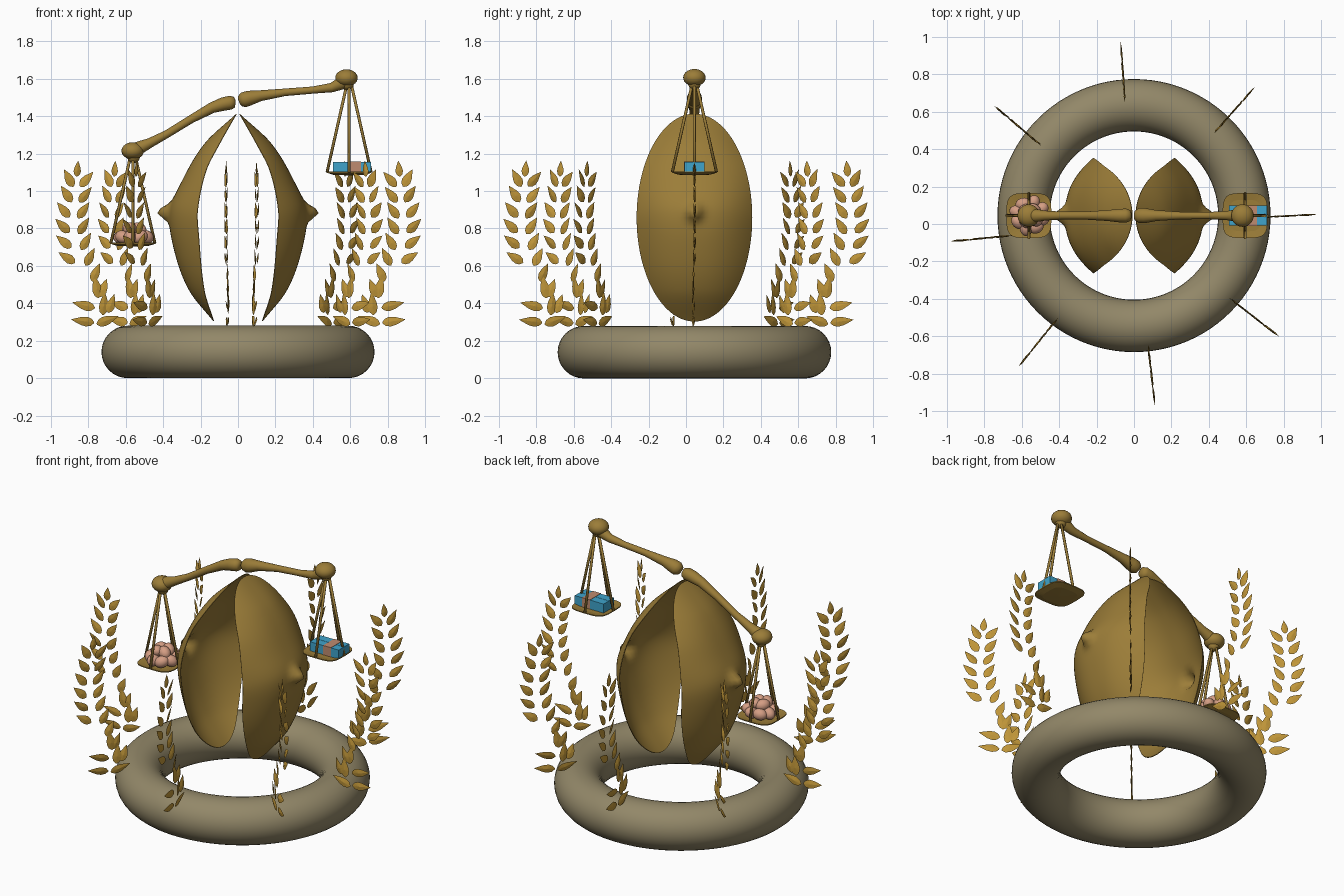
import bpy, bmesh, math, random
from mathutils import Vector, Matrix

if "Cube" in bpy.data.objects:
    bpy.data.objects.remove(bpy.data.objects["Cube"])

random.seed(4)
YC = 0.045


def mat(name, rgb):
    m = bpy.data.materials.new(name)
    m.diffuse_color = (*rgb, 1)
    m.use_nodes = True
    m.node_tree.nodes["Principled BSDF"].inputs["Base Color"].default_value = m.diffuse_color
    return m


STONE = mat("drab_stone", (0.29, 0.245, 0.14))
GOLD = mat("old_gold", (0.33, 0.205, 0.04))
LEAF = mat("bright_gold", (0.52, 0.30, 0.04))
EGG = mat("egg_pink", (0.66, 0.34, 0.23))
BLUE = mat("blue_paper", (0.05, 0.37, 0.60))
BAND = mat("paper_band", (0.52, 0.26, 0.16))


def add(name, bm, m, smooth=True):
    bmesh.ops.recalc_face_normals(bm, faces=bm.faces)
    me = bpy.data.meshes.new(name)
    bm.to_mesh(me)
    bm.free()
    me.materials.append(m)
    for p in me.polygons:
        p.use_smooth = smooth
    ob = bpy.data.objects.new(name, me)
    bpy.context.collection.objects.link(ob)
    return ob


def interp(table, t):
    # smooth (Hermite) lookup in a list of (t, value)
    n = len(table)
    slope = lambda i: ((table[min(i + 1, n - 1)][1] - table[max(i - 1, 0)][1]) /
                       (table[min(i + 1, n - 1)][0] - table[max(i - 1, 0)][0]))
    t = min(max(t, table[0][0]), table[-1][0])
    for i in range(n - 1):
        (a, va), (b, vb) = table[i], table[i + 1]
        if t <= b:
            h, u = b - a, (t - a) / (b - a)
            return (va * (1 + 2 * u) * (1 - u) ** 2 + vb * u * u * (3 - 2 * u)
                    + h * slope(i) * u * (1 - u) ** 2 + h * slope(i + 1) * u * u * (u - 1))
    return table[-1][1]


def tube(bm, pts, n=20):
    # closed tube through (x, y, z, radius) points
    P = [Vector(p[:3]) for p in pts]
    rings = []
    for i, p in enumerate(P):
        d = (P[min(i + 1, len(P) - 1)] - P[max(i - 1, 0)]).normalized()
        side = d.cross(Vector((0.03, 1, 0.02))).normalized()
        up = side.cross(d)
        rings.append([bm.verts.new(p + pts[i][3] * (math.cos(a) * side + math.sin(a) * up))
                      for a in (2 * math.pi * k / n for k in range(n))])
    for r, s in zip(rings, rings[1:]):
        for k in range(n):
            bm.faces.new((r[k], r[(k + 1) % n], s[(k + 1) % n], s[k]))
    bm.faces.new(rings[0])
    bm.faces.new(rings[-1])


def ellipsoid(bm, c, s, rot=None):
    m = Matrix.Translation(c) @ (rot or Matrix()) @ Matrix.Diagonal((*s, 1))
    bmesh.ops.create_uvsphere(bm, u_segments=24, v_segments=14, radius=1, matrix=m)


# base ring
bpy.ops.mesh.primitive_torus_add(major_radius=0.59, minor_radius=0.14, major_segments=96,
                                 minor_segments=32, location=(0, YC, 0.14))
ring = bpy.context.object
ring.name = "base_ring"
ring.data.materials.append(STONE)
bpy.ops.object.shade_smooth()

# two curved shells
OUT = [(0.305, .13), (0.47, .26), (0.685, .34), (0.89, .365), (1.03, .31), (1.25, .18), (1.41, .01)]
INN = [(0.305, .13), (0.47, .18), (0.765, .21), (0.9, .215), (1.11, .17), (1.25, .10), (1.41, .01)]
for sx, nm in ((-1, "left_shell"), (1, "right_shell")):
    bm = bmesh.new()
    rows = []
    NZ, NU = 72, 48
    for i in range(NZ + 1):
        f = math.cos(math.pi * (0.004 + 0.992 * i / NZ))
        z = 0.858 - 0.553 * f
        w = 0.307 * math.sqrt(1 - f * f)
        row = []
        for j in range(NU + 1):
            u = math.sin(math.pi * (j / NU - 0.5))
            y = w * u
            a = interp(INN, z)
            x = a + (interp(OUT, z) - a) * (1 - abs(u) ** 2.4)
            d2 = y * y + (z - 0.887) ** 2
            x += 0.065 * math.exp(-d2 / 0.0014)
            row.append(bm.verts.new((sx * x, YC + y, z)))
        rows.append(row)
    for r, s in zip(rows, rows[1:]):
        for j in range(NU):
            bm.faces.new((r[j], r[j + 1], s[j + 1], s[j]))
    ob = add(nm, bm, GOLD)
    so = ob.modifiers.new("thickness", "SOLIDIFY")
    so.thickness, so.offset = 0.004, 0

# bone-like balance arms: (x, z, radius)
ARMS = {
    "left": ([(-.014, 1.475, .012), (-.02, 1.475, .029), (-.04, 1.473, .037), (-.08, 1.465, .036),
              (-.14, 1.445, .029), (-.25, 1.385, .022), (-.38, 1.305, .021), (-.47, 1.258, .026),
              (-.52, 1.235, .034), (-.56, 1.215, .04)], (-.563, 1.215)),
    "right": ([(.005, 1.478, .012), (.01, 1.48, .029), (.03, 1.488, .041), (.06, 1.497, .04),
               (.12, 1.51, .029), (.25, 1.528, .02), (.4, 1.54, .019), (.5, 1.553, .025),
               (.55, 1.575, .034), (.58, 1.595, .04)], (.58, 1.605)),
}
for nm, (prof, (bx, bz)) in ARMS.items():
    bm = bmesh.new()
    tube(bm, [(x, YC, z, r) for x, z, r in prof])
    add(nm + "_arm", bm, GOLD)
    bm = bmesh.new()
    ellipsoid(bm, (bx, YC, bz), (.06, .06, .046))
    ellipsoid(bm, (bx + .005, YC, bz - .03), (.034, .034, .035))
    add(nm + "_arm_knob", bm, GOLD)

# hanging pans with four rods each
for nm, px, top, pz in (("left", -.562, 1.19, .722), ("right", .594, 1.57, 1.102)):
    bm = bmesh.new()
    for dx, dy in ((1, 0), (-1, 0), (0, 1), (0, -1)):
        tube(bm, [(px + .012 * dx, YC + .012 * dy, top, .008),
                  (px + .118 * dx, YC + .118 * dy, pz - .002, .008)], 8)
    add(nm + "_pan_rods", bm, GOLD)
    # rounded-square shallow dish
    bm = bmesh.new()
    loops = []
    for s, z in ((.05, -.004), (.7, -.004), (1, .002), (1, -.004), (.7, -.015), (.05, -.018)):
        ring_v = []
        for k in range(48):
            a = 2 * math.pi * k / 48
            c, d = math.cos(a), math.sin(a)
            r = .12 * s / (abs(c) ** 4 + abs(d) ** 4) ** .25
            ring_v.append(bm.verts.new((px + r * c, YC + r * d, pz + z)))
        loops.append(ring_v)
    for r, s in zip(loops, loops[1:]):
        for k in range(48):
            bm.faces.new((r[k], r[(k + 1) % 48], s[(k + 1) % 48], s[k]))
    bm.faces.new(loops[0])
    bm.faces.new(loops[-1])
    ob = add(nm + "_pan", bm, GOLD, False)

# pile of eggs on the left pan
bm = bmesh.new()
for count, rad, z in ((8, .07, .755), (1, 0, .758), (4, .035, .797)):
    for k in range(count):
        a = 2 * math.pi * k / count + z * 9
        rot = Matrix.Rotation(random.uniform(0, 3), 4, "Z") @ Matrix.Rotation(random.uniform(-.5, .5), 4, "Y")
        ellipsoid(bm, (-.557 + rad * math.cos(a), YC + rad * math.sin(a), z), (.043, .034, .034), rot)
add("eggs", bm, EGG)


# wrapped paper bundle on the right pan
def box(name, x0, x1, y0, y1, z0, z1, m):
    bm = bmesh.new()
    bmesh.ops.create_cube(bm, size=1, matrix=Matrix.Translation(((x0 + x1) / 2, (y0 + y1) / 2, (z0 + z1) / 2))
                          @ Matrix.Diagonal((x1 - x0, y1 - y0, z1 - z0, 1)))
    add(name, bm, m, False)


for k, y in enumerate((-.008, .046)):
    box("paper_bundle_%d" % k, .508, .71, y, y + .052, 1.098, 1.155, BLUE)
box("bundle_band", .602, .657, -.01, .10, 1.097, 1.157, BAND)

# leafy sprays around the ring, flat in radial planes
STEM = [(0.3, .70), (0.4, .74), (0.5, .79), (0.6, .835), (0.7, .865), (0.8, .882), (0.9, .883),
        (1.0, .87), (1.1, .862)]
OUTLINE = [(-.5, .06), (-.38, .36), (-.18, .5), (.05, .42), (.3, .2), (.5, 0)]


def leaf(bm, r, z, ang, length, width, frame):
    # thin teardrop with a low ridge, centred at (r, z)
    c, s = math.cos(ang), math.sin(ang)
    tw = random.uniform(-.25, .25)
    pts = OUTLINE + [(a, -b) for a, b in OUTLINE[-2::-1]]
    place = lambda a, b, t: frame @ Vector((r + a * c - b * s, b * tw + t, z + a * s + b * c))
    edge = [bm.verts.new(place(a * length, b * width, 0)) for a, b in pts]
    for t in (.005, -.005):
        mid = bm.verts.new(place(-.12 * length, 0, t))
        for k in range(len(edge)):
            bm.faces.new((edge[k], edge[(k + 1) % len(edge)], mid))


for k in range(8):
    F = Matrix.Rotation(math.radians(3 + 45.6 * k), 4, "Z")
    bm = bmesh.new()
    leaf(bm, .862, 1.12, math.radians(95), .085, .04, F)
    for i in range(6):
        z = .645 + .085 * i
        leaf(bm, interp(STEM, z) + .07 - .005 * i, z, math.radians(32 + 6 * i), .105, .05, F)
    for i in range(9):
        z = .40 + .083 * i
        leaf(bm, interp(STEM, z) - .06 + .001 * i, z, math.radians(108 + 3 * i), .105, .048, F)
    # spreading leaves at the foot
    for r, z, a in ((.835, .305, 8), (.83, .39, 14), (.72, .40, 95), (.70, .31, 160), (.76, .49, 80)):
        leaf(bm, r, z, math.radians(a), .125, .052, F)
    add("leaf_spray_%d" % k, bm, LEAF, False)
